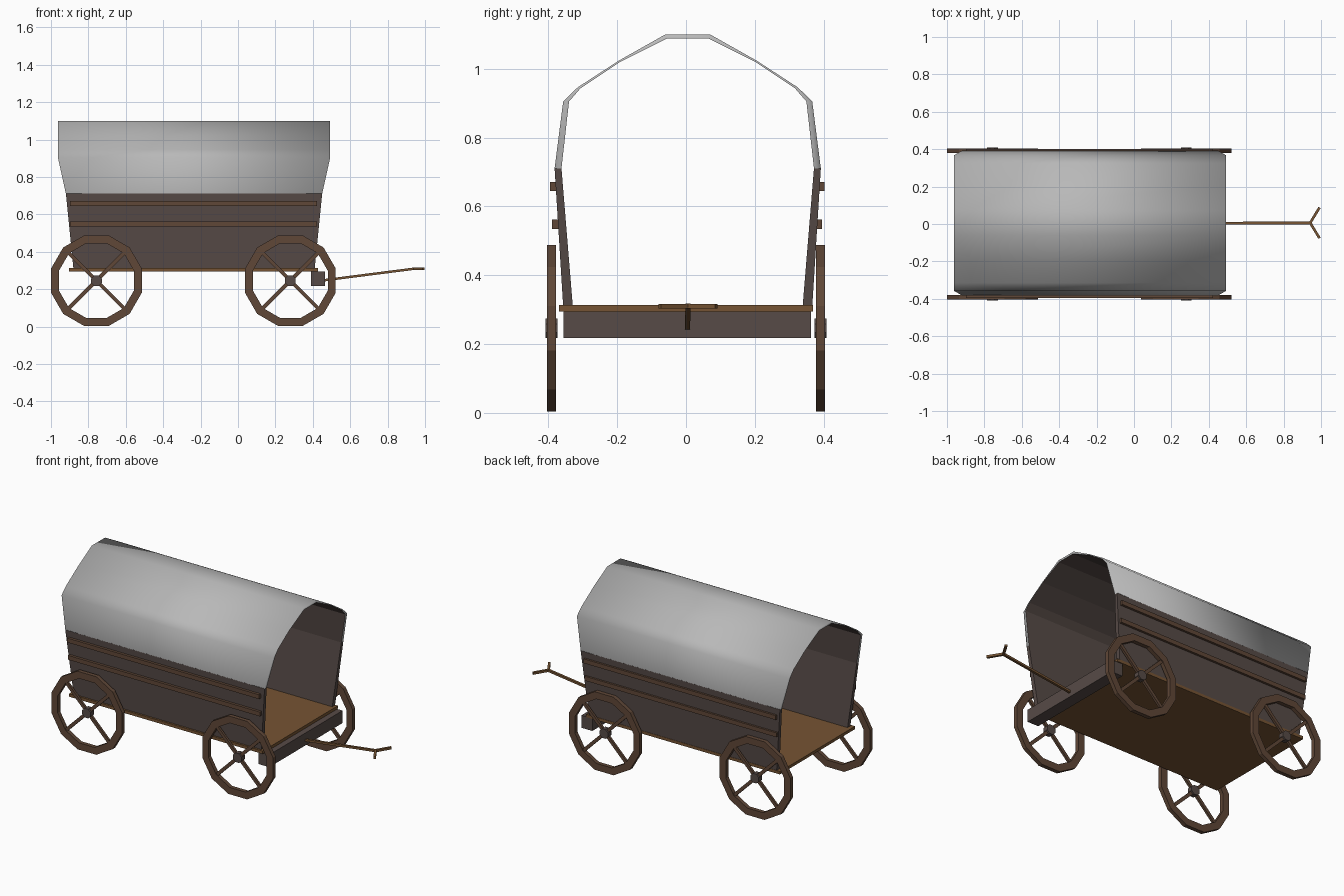
import bpy
import bmesh
from math import radians, cos, sin, pi
from mathutils import Vector, Matrix

cube = bpy.data.objects.get("Cube")
if cube:
    bpy.data.objects.remove(cube, do_unlink=True)


def material(name, rgb):
    m = bpy.data.materials.new(name)
    m.use_nodes = True
    m.diffuse_color = (*rgb, 1)
    m.node_tree.nodes["Principled BSDF"].inputs["Base Color"].default_value = (*rgb, 1)
    return m


CANVAS = material("canvas grey", (0.48, 0.48, 0.48))
BOARD = material("dark board brown", (0.095, 0.070, 0.063))
WHEEL = material("wheel brown", (0.115, 0.063, 0.038))
PLANK = material("plank brown", (0.18, 0.088, 0.033))

MID_X, MID_Y = -0.235, 0.005


def finish(name, bm, *mats):
    bmesh.ops.recalc_face_normals(bm, faces=bm.faces)
    mesh = bpy.data.meshes.new(name)
    bm.to_mesh(mesh)
    bm.free()
    for m in mats:
        mesh.materials.append(m)
    obj = bpy.data.objects.new(name, mesh)
    bpy.context.collection.objects.link(obj)
    return obj


def box(name, center, size, mat, rot=Matrix()):
    bm = bmesh.new()
    mtx = Matrix.Translation(center) @ rot.to_4x4() @ Matrix.Diagonal((*size, 1))
    bmesh.ops.create_cube(bm, size=1, matrix=mtx)
    return finish(name, bm, mat)


def bar(name, a, b, width, depth, mat):
    """Straight square beam from a to b."""
    a, b = Vector(a), Vector(b)
    d = b - a
    rot = d.to_track_quat('X', 'Z').to_matrix()
    return box(name, (a + b) / 2, (d.length, width, depth), mat, rot)


def shell(name, outer, inner, half_len, *mats):
    """Thick sheet between two y-z profiles; half_len gives its reach at height z.
    Inner faces take the last material, all others the first and smooth shading."""
    bm = bmesh.new()

    def row(points, end):
        return [bm.verts.new((MID_X + end * half_len(z), MID_Y + y, z)) for y, z in points]

    o0, o1, i0, i1 = row(outer, -1), row(outer, 1), row(inner, -1), row(inner, 1)
    outside = []
    for k in range(len(outer) - 1):
        for p, q in ((o0, o1), (o0, i0), (o1, i1)):
            outside.append(bm.faces.new((p[k], p[k + 1], q[k + 1], q[k])))
        f = bm.faces.new((i0[k], i0[k + 1], i1[k + 1], i1[k]))
        f.material_index = len(mats) - 1
    for k in (0, -1):
        bm.faces.new((o0[k], o1[k], i1[k], i0[k]))
    if len(mats) > 1:
        for f in outside:
            f.smooth = True
    return finish(name, bm, *mats)


def mirrored(half):
    return [(-y, z) for y, z in half] + [(y, z) for y, z in reversed(half)]


# Canvas cover, flared towards its open ends
cover_out = mirrored([(0.387, 0.71), (0.362, 0.905), (0.32, 0.946), (0.2, 1.024), (0.065, 1.1)])
cover_in = mirrored([(0.367, 0.71), (0.345, 0.905), (0.312, 0.943), (0.198, 1.019), (0.06, 1.088)])
shell("canvas_cover", cover_out, cover_in,
      lambda z: 0.685 + 0.043 * min(1, (z - 0.71) / 0.195), CANVAS, BOARD)

# Leaning side walls with two rails each
for side, label in ((-1, "right"), (1, "left")):
    shell(label + "_wall",
          [(side * 0.362, 0.31), (side * 0.387, 0.712)],
          [(side * 0.334, 0.31), (side * 0.367, 0.712)],
          lambda z: 0.645 + 0.1 * (z - 0.31), BOARD)
    for z, y, part in ((0.658, 0.388, "upper"), (0.548, 0.381, "lower")):
        box(f"{label}_{part}_rail", (-0.238, 0.003 + side * y, z), (1.32, 0.022, 0.027), WHEEL)

# Floor and front bolster
box("floor", (-0.238, 0, 0.304), (1.332, 0.738, 0.018), PLANK)
box("front_bolster", (0.427, 0.004, 0.256), (0.075, 0.72, 0.077), BOARD)

# Tongue with forked end
bar("tongue", (0.45, 0.004, 0.247), (0.95, 0.006, 0.311), 0.015, 0.013, PLANK)
for side, label in ((-1, "right"), (1, "left")):
    bar(label + "_tongue_fork", (0.942, 0.006, 0.31), (0.992, 0.006 + side * 0.082, 0.31),
        0.014, 0.014, PLANK)


# Wheels: twelve-sided rim, crossed spokes and hub
def rim(name, center, outer, inner, width):
    bm = bmesh.new()
    profile = ((outer, -1), (outer, 1), (inner, 1), (inner, -1))
    rings = []
    for k in range(12):
        a = (k + 0.5) * pi / 6
        rings.append([bm.verts.new(Vector(center) + Vector((r * cos(a), s * width / 2, r * sin(a))))
                      for r, s in profile])
    for k in range(12):
        p, q = rings[k], rings[(k + 1) % 12]
        for j in range(4):
            n = (j + 1) % 4
            bm.faces.new((p[j], p[n], q[n], q[j]))
    return finish(name, bm, WHEEL)


def hub(name, center, radius, width):
    bm = bmesh.new()
    mtx = (Matrix.Translation(center) @ Matrix.Rotation(radians(90), 4, 'X')
           @ Matrix.Rotation(pi / 8, 4, 'Z'))
    bmesh.ops.create_cone(bm, cap_ends=True, segments=8, radius1=radius, radius2=radius,
                          depth=width, matrix=mtx)
    return finish(name, bm, BOARD)


for x, end in ((-0.757, "rear"), (0.28, "front")):
    for side, label in ((-1, "right"), (1, "left")):
        c = Vector((x, side * 0.391, 0.246))
        tag = f"{end}_{label}"
        rim(tag + "_wheel_rim", c, 0.251, 0.207, 0.025)
        hub(tag + "_wheel_hub", c, 0.031, 0.034)
        for n, slope in enumerate((1, -1)):
            d = Vector((0.147, 0, 0.147 * slope))
            bar(f"{tag}_spoke_{n + 1}", c - d, c + d, 0.014, 0.02, WHEEL)
